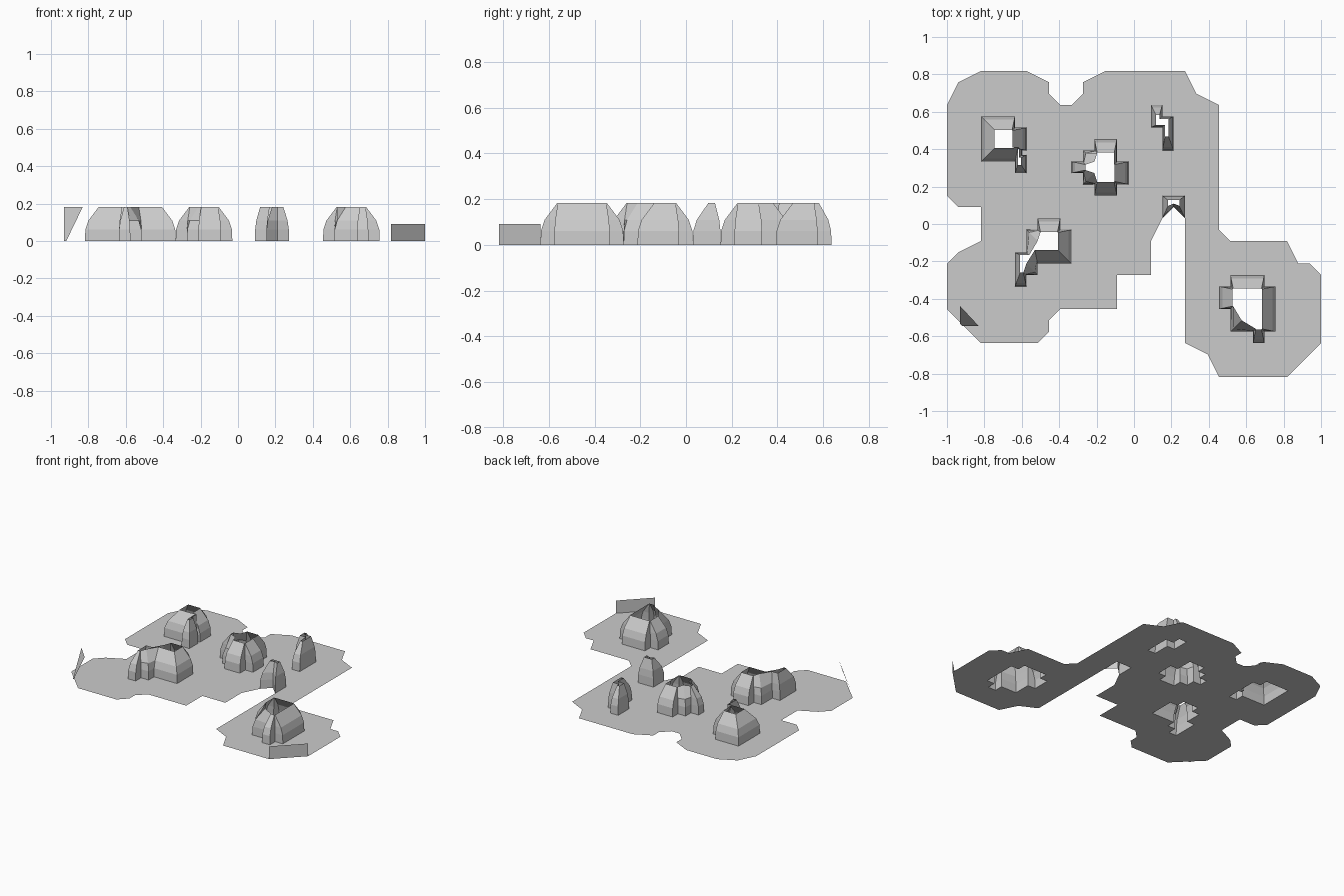
import bpy
from mathutils import Vector
from mathutils.geometry import tessellate_polygon

cube = bpy.data.objects.get("Cube")
if cube:
    bpy.data.objects.remove(cube, do_unlink=True)

# The layout sits on a lattice, 33 steps wide and 27 steps deep
WIDTH, DEPTH = 33, 27
STEP = 2 / WIDTH
# Dome profile: height in steps, share of the full inward lean
PROFILE = ((0, 0), (1, 0.03), (1.8, 0.25), (3, 1))

stone = bpy.data.materials.new("plain grey")
stone.use_nodes = True
GREY = (0.6, 0.6, 0.6, 1)
stone.diffuse_color = GREY
stone.node_tree.nodes["Principled BSDF"].inputs["Base Color"].default_value = GREY


def place(x, y, z=0):
    return ((x - WIDTH / 2) * STEP, (y - DEPTH / 2) * STEP, z * STEP)


def make_object(name, points, faces):
    mesh = bpy.data.meshes.new(name)
    mesh.from_pydata([place(*p) for p in points], [], faces)
    mesh.materials.append(stone)
    obj = bpy.data.objects.new(name, mesh)
    bpy.context.collection.objects.link(obj)
    return obj


def lean_in(outline, reach=1.2, slight=0.25):
    """Rim of a dome: broad panels lean far inward, small step panels a little."""
    n = len(outline)
    pts = [Vector(p) for p in outline]
    edges = [pts[(i + 1) % n] - pts[i] for i in range(n)]
    convex = [edges[i - 1].cross(edges[i]) < 0 for i in range(n)]
    ends = [convex[i] and convex[(i + 1) % n] for i in range(n)]

    def inset(i):
        if not ends[i] and edges[i].length < 3:
            return slight
        beside = [edges[j].length for j in (i - 1, (i + 1) % n) if ends[j]]
        return min([reach] + [0.45 * length for length in beside])

    insets = [inset(i) for i in range(n)]
    rim = []
    for i in range(n):
        pair = [insets[i - 1], insets[i]]
        if convex[i] and pair == [slight, slight]:
            pair = [1, 1]
        shift = Vector((0, 0))
        for edge, amount in zip((edges[i - 1], edges[i]), pair):
            shift += Vector((edge.y, -edge.x)).normalized() * amount
        rim.append(pts[i] + shift)
    return rim


def make_dome(name, outline, rim=None):
    """Open shell lofted from the ground outline up to the rim."""
    rim = rim or lean_in(outline)
    n = len(outline)
    points = []
    for z, share in PROFILE:
        for base, top in zip(outline, rim):
            p = Vector(base).lerp(Vector(top), share)
            points.append((p.x, p.y, z))
    faces = []
    for row in range(len(PROFILE) - 1):
        for i in range(n):
            a, b = row * n + i, row * n + (i + 1) % n
            faces.append((a, a + n, b + n, b))
    return make_object(name, points, faces)


domes = {
    "back_right_dome": [
        (3, 23), (6, 23), (6, 22), (7, 22), (7, 20), (6.6, 20), (6.6, 19.6),
        (7, 19.6), (7, 18), (6, 18), (6, 19), (3, 19)],
    "middle_dome": [
        (11, 19), (12, 19), (12, 20), (13, 20), (13, 21), (15, 21), (15, 19),
        (16, 19), (16, 17), (15, 17), (15, 16), (13, 16), (13, 17), (12, 17),
        (12, 18), (11, 18)],
    "front_right_dome": [
        (8, 14), (10, 14), (10, 13), (11, 13), (11, 10), (8, 10), (8, 9),
        (7, 9), (7, 8), (6, 8), (6, 11), (7, 11), (7, 13), (8, 13)],
    "front_left_dome": [
        (25, 9), (28, 9), (28, 8), (29, 8), (29, 4), (28, 4), (28, 3),
        (27, 3), (27, 4), (25, 4), (25, 6), (24, 6), (24, 8), (25, 8)],
    "back_left_ridge": [
        (18, 24), (19, 24), (19, 23), (20, 23), (20, 20), (19, 20), (19, 22),
        (18, 22)],
}
for name, outline in domes.items():
    make_dome(name, outline)

# Small pier standing in the notch of the ground edge
make_dome("notch_pier",
          [(19, 16), (21, 16), (21, 14), (20, 15), (19, 14)],
          [(19.5, 15.6), (20.5, 15.6), (20.5, 15.1), (20, 15.3), (19.5, 15.1)])

# Ground sheet, open beneath every dome and cut around the pier
ground = [
    (0, 24), (1, 26), (3, 27), (7, 27), (9, 26), (9, 25), (10, 24), (11, 24),
    (12, 25), (12, 26), (14, 27), (21, 27), (22, 25), (24, 24), (24, 13),
    (25, 12), (30, 12), (31, 10), (32, 10), (33, 9), (33, 3), (30, 0), (24, 0),
    (23, 2), (21, 3), (21, 14), (21, 16), (19, 16), (19, 14), (18, 12), (18, 9),
    (15, 9), (15, 6), (10, 6), (9, 5), (9, 4), (8, 3), (3, 3), (0, 6), (0, 10),
    (1, 11), (3, 12), (3, 15), (1, 15), (0, 16)]
loops = [ground] + list(domes.values())
flat = [p for loop in loops for p in loop]
triangles = []
for tri in tessellate_polygon([[Vector((x, y, 0)) for x, y in loop] for loop in loops]):
    a, b, c = (Vector(flat[i]) for i in tri)
    triangles.append(tuple(tri) if (b - a).cross(c - a) > 0 else tuple(reversed(tri)))
make_object("ground_sheet", flat, triangles)

# Low wall panel on the front left corner, facing inward
make_object("corner_panel",
            [(30, 0, 0), (33, 3, 0), (33, 3, 1.5), (30, 0, 1.5)], [(3, 2, 1, 0)])

# Thin panel on the front right corner, leaning over the ground
make_object("leaning_panel",
            [(1.15, 4.7, 0), (1.35, 4.5, 0), (2.8, 4.5, 3), (1.15, 6.27, 3)],
            [(0, 1, 2, 3)])
